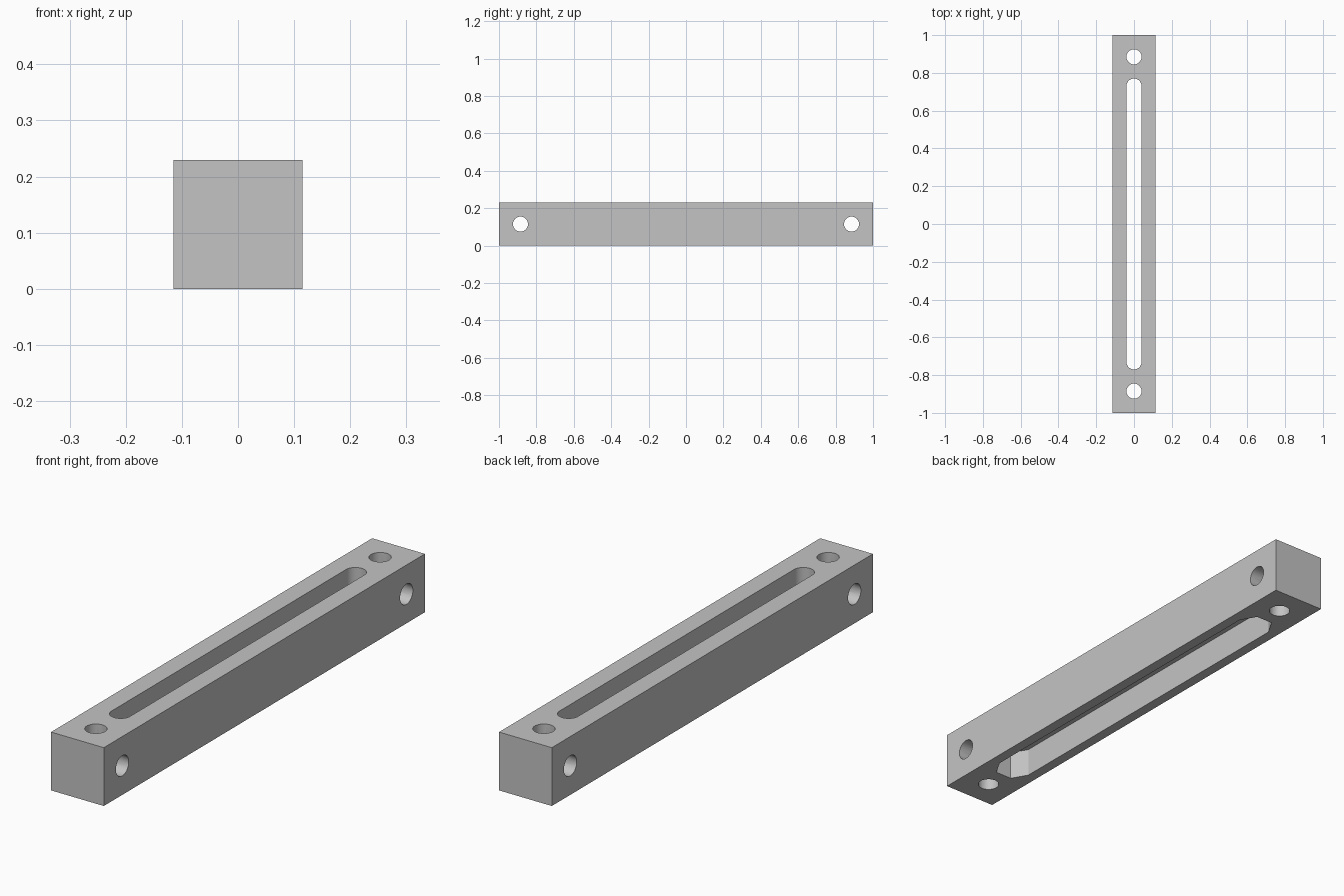
import bpy, bmesh
from math import pi, sin, cos
from mathutils import Matrix, Vector

cube = bpy.data.objects.get("Cube")
if cube:
    bpy.data.objects.remove(cube, do_unlink=True)

WIDTH, LENGTH = 0.23, 2.0
MID = WIDTH / 2
HOLE_Y, HOLE_R = 0.885, 0.04
SLOT_END = 0.73          # centre of the slot's end arcs
NUT_R = 0.073            # corner radius of the hexagonal pocket

grey = bpy.data.materials.new("plain_grey")
grey.use_nodes = True
colour = (0.55, 0.55, 0.55, 1)
grey.diffuse_color = colour
grey.node_tree.nodes["Principled BSDF"].inputs["Base Color"].default_value = colour


def make_object(name, bm):
    bmesh.ops.recalc_face_normals(bm, faces=bm.faces)
    mesh = bpy.data.meshes.new(name)
    bm.to_mesh(mesh)
    bm.free()
    mesh.materials.append(grey)
    obj = bpy.data.objects.new(name, mesh)
    bpy.context.collection.objects.link(obj)
    return obj


def long_prism(name, sides, radius, z0, z1):
    """Regular polygon stretched along y and extruded upward."""
    bm = bmesh.new()
    half = sides // 2
    ring = []
    for end in (0, 1):
        for i in range(half + 1):
            a = pi * end + pi * i / half
            shift = SLOT_END * (1 - 2 * end)
            ring.append(bm.verts.new((radius * cos(a), radius * sin(a) + shift, z0)))
    face = bm.faces.new(ring)
    ext = bmesh.ops.extrude_face_region(bm, geom=[face])
    verts = [g for g in ext["geom"] if isinstance(g, bmesh.types.BMVert)]
    bmesh.ops.translate(bm, verts=verts, vec=Vector((0, 0, z1 - z0)))
    return make_object(name, bm)


def hole(name, y, turn):
    """Round through hole cutter, upright or turned across the bar."""
    bm = bmesh.new()
    matrix = Matrix.Translation((0, y, MID)) @ Matrix.Rotation(turn, 4, 'Y')
    bmesh.ops.create_cone(bm, cap_ends=True, segments=48, radius1=HOLE_R,
                          radius2=HOLE_R, depth=WIDTH * 2, matrix=matrix)
    return make_object(name, bm)


# Square bar
bm = bmesh.new()
bmesh.ops.create_cube(bm, size=1, matrix=Matrix.Translation((0, 0, MID))
                      @ Matrix.Diagonal((WIDTH, LENGTH, WIDTH, 1)))
bar = make_object("slotted_bar", bm)

# Rounded through slot, hexagonal pocket below it, crossing holes at both ends
cutters = [long_prism("slot_cutter", 48, HOLE_R, -0.1, WIDTH + 0.1),
           long_prism("nut_pocket_cutter", 6, NUT_R, -0.1, MID)]
for y in (-HOLE_Y, HOLE_Y):
    cutters.append(hole("upright_hole_cutter", y, 0))
    cutters.append(hole("cross_hole_cutter", y, pi / 2))

bpy.context.view_layer.objects.active = bar
for cutter in cutters:
    cutter.hide_render = True
    mod = bar.modifiers.new(cutter.name, 'BOOLEAN')
    mod.operation = 'DIFFERENCE'
    mod.solver = 'EXACT'
    mod.object = cutter
    bpy.ops.object.modifier_apply(modifier=mod.name)
    bpy.data.objects.remove(cutter, do_unlink=True)

# Smooth hole walls, sharp edges elsewhere
bpy.ops.object.select_all(action='DESELECT')
bar.select_set(True)
bpy.ops.object.shade_smooth_by_angle(angle=pi / 6)
